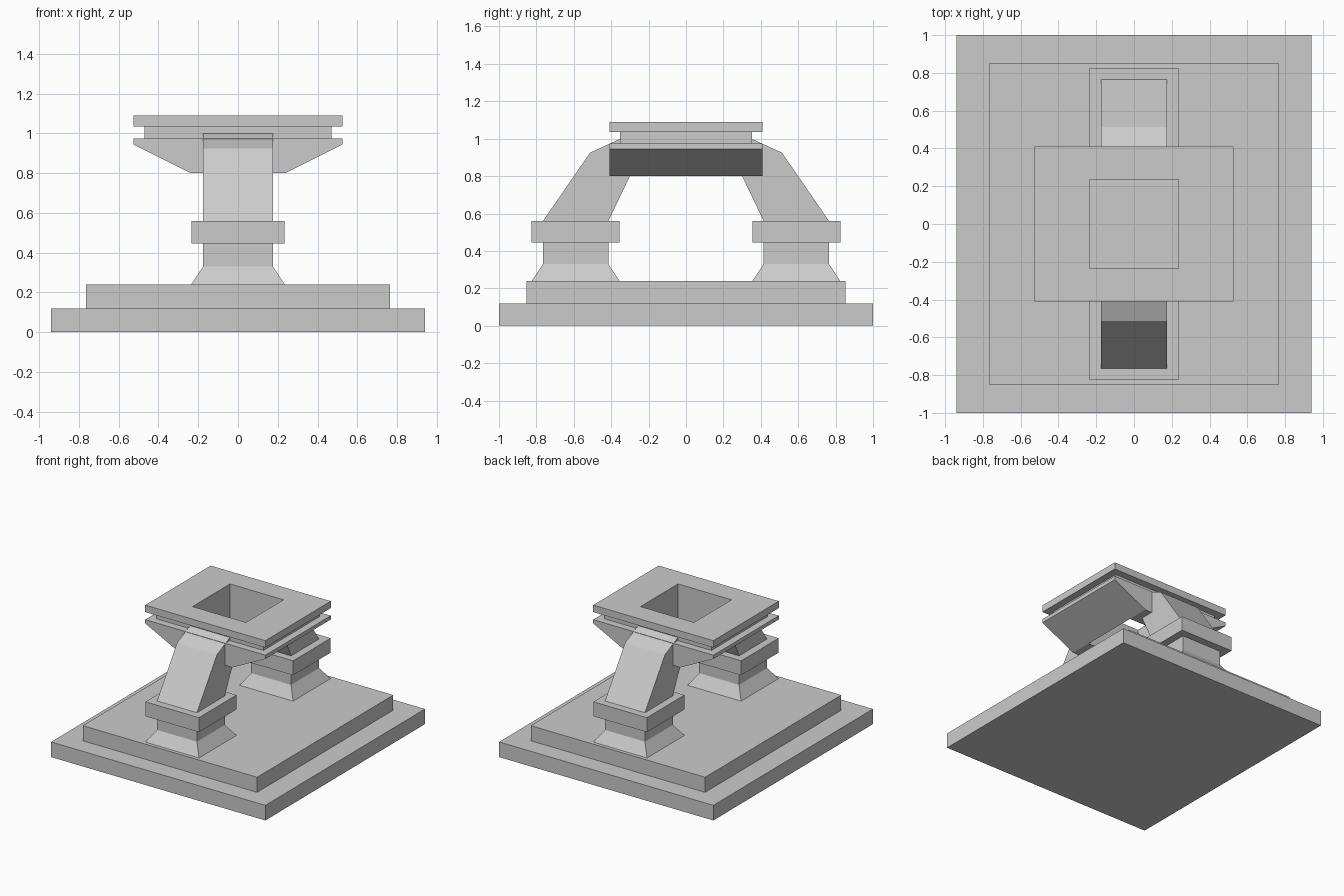
import bpy, bmesh

if "Cube" in bpy.data.objects:
    bpy.data.objects.remove(bpy.data.objects["Cube"])


def finish(name, bm):
    bmesh.ops.recalc_face_normals(bm, faces=bm.faces)
    mesh = bpy.data.meshes.new(name)
    bm.to_mesh(mesh)
    bm.free()
    obj = bpy.data.objects.new(name, mesh)
    bpy.context.collection.objects.link(obj)
    return obj


def loft(name, rings, cy=0.0, closed=False):
    """Stack rectangles (half x, half y, z); closed joins last to first, leaving a through hole."""
    bm = bmesh.new()
    loops = [[bm.verts.new((sx * hx, cy + sy * hy, z))
              for sx, sy in ((-1, -1), (1, -1), (1, 1), (-1, 1))]
             for hx, hy, z in rings]
    pairs = list(zip(loops, loops[1:]))
    if closed:
        pairs.append((loops[-1], loops[0]))
    else:
        bm.faces.new(loops[0])
        bm.faces.new(loops[-1])
    for a, b in pairs:
        for i in range(4):
            j = (i + 1) % 4
            bm.faces.new((a[i], a[j], b[j], b[i]))
    return finish(name, bm)


def extrude_x(name, profile, half):
    """Extrude a (y, z) outline across x."""
    bm = bmesh.new()
    face = bm.faces.new([bm.verts.new((-half, y, z)) for y, z in profile])
    geom = bmesh.ops.extrude_face_region(bm, geom=[face])["geom"]
    verts = [v for v in geom if isinstance(v, bmesh.types.BMVert)]
    bmesh.ops.translate(bm, verts=verts, vec=(2 * half, 0, 0))
    return finish(name, bm)


# Stepped base
loft("base_slab", [(0.94, 1.0, 0), (0.94, 1.0, 0.12)])
loft("base_step", [(0.765, 0.853, 0.12), (0.765, 0.853, 0.24)])

# Two pillars with flared foot, collar and inward-leaning arm
ARM = [(0.415, 0.56), (0.765, 0.56), (0.513, 0.925), (0.35, 1.0), (0.30, 0.80)]
for side, s in (("front", -1), ("back", 1)):
    cy = s * 0.59
    loft(side + "_pillar", [(0.235, 0.235, 0.24), (0.175, 0.175, 0.33),
                            (0.175, 0.175, 0.445)], cy)
    loft(side + "_collar", [(0.235, 0.235, 0.445), (0.235, 0.235, 0.56)], cy)
    extrude_x(side + "_arm", [(s * y, z) for y, z in ARM], 0.175)

# Tapered hopper head with grooved rim and square through hole
loft("hopper_head", [
    (0.235, 0.235, 0.80), (0.237, 0.41, 0.80), (0.527, 0.41, 0.945),
    (0.527, 0.41, 0.975), (0.47, 0.352, 0.975), (0.47, 0.352, 1.035),
    (0.527, 0.41, 1.035), (0.527, 0.41, 1.09), (0.235, 0.235, 1.09),
], closed=True)
